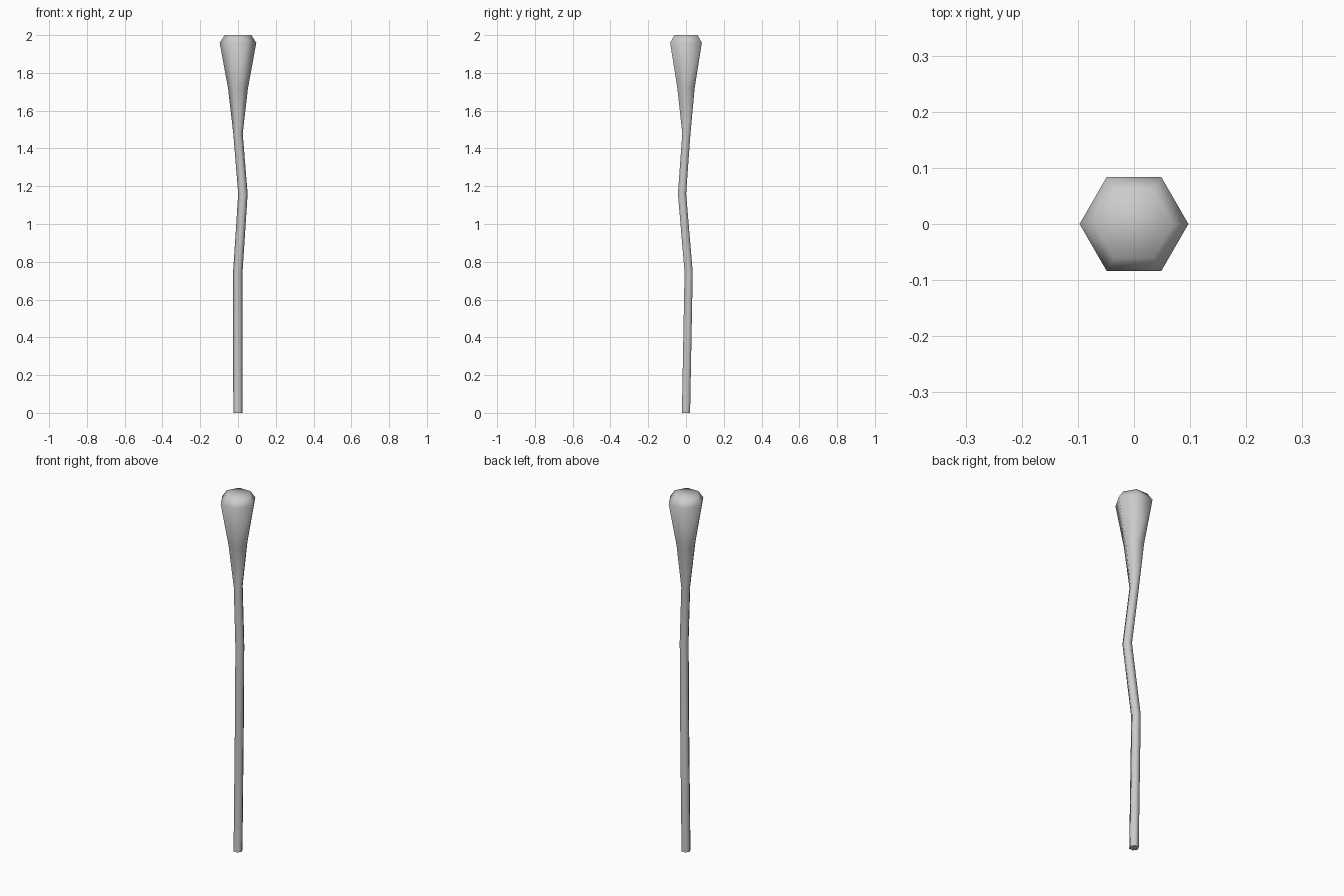
import bpy, bmesh, math

if "Cube" in bpy.data.objects:
    bpy.data.objects.remove(bpy.data.objects["Cube"])

SIDES = 6
# rings along the staff: z, centre x, centre y, radius
RINGS = [
    (0.00, 0.000, 0.000, 0.025),
    (0.745, -0.001, 0.014, 0.025),
    (1.16, 0.026, -0.021, 0.025),
    (1.48, 0.000, 0.002, 0.025),
    (1.72, 0.000, 0.000, 0.053),
    (1.96, 0.000, 0.000, 0.097),
    (2.00, 0.000, 0.000, 0.070),
]

bm = bmesh.new()

# crooked shaft flaring into the club head
loops = []
for z, cx, cy, r in RINGS:
    loops.append([bm.verts.new((cx + r * math.cos(2 * math.pi * i / SIDES),
                                cy + r * math.sin(2 * math.pi * i / SIDES), z))
                  for i in range(SIDES)])
for a, b in zip(loops, loops[1:]):
    for i in range(SIDES):
        j = (i + 1) % SIDES
        bm.faces.new((a[i], a[j], b[j], b[i]))

# end caps
bottom = bm.faces.new(loops[0][::-1])
bm.faces.new(loops[-1])

# smooth all round, crisp rim at the foot
for f in bm.faces:
    f.smooth = True
for e in bottom.edges:
    e.smooth = False

mesh = bpy.data.meshes.new("staff")
bm.to_mesh(mesh)
bm.free()
bpy.context.collection.objects.link(bpy.data.objects.new("staff", mesh))
